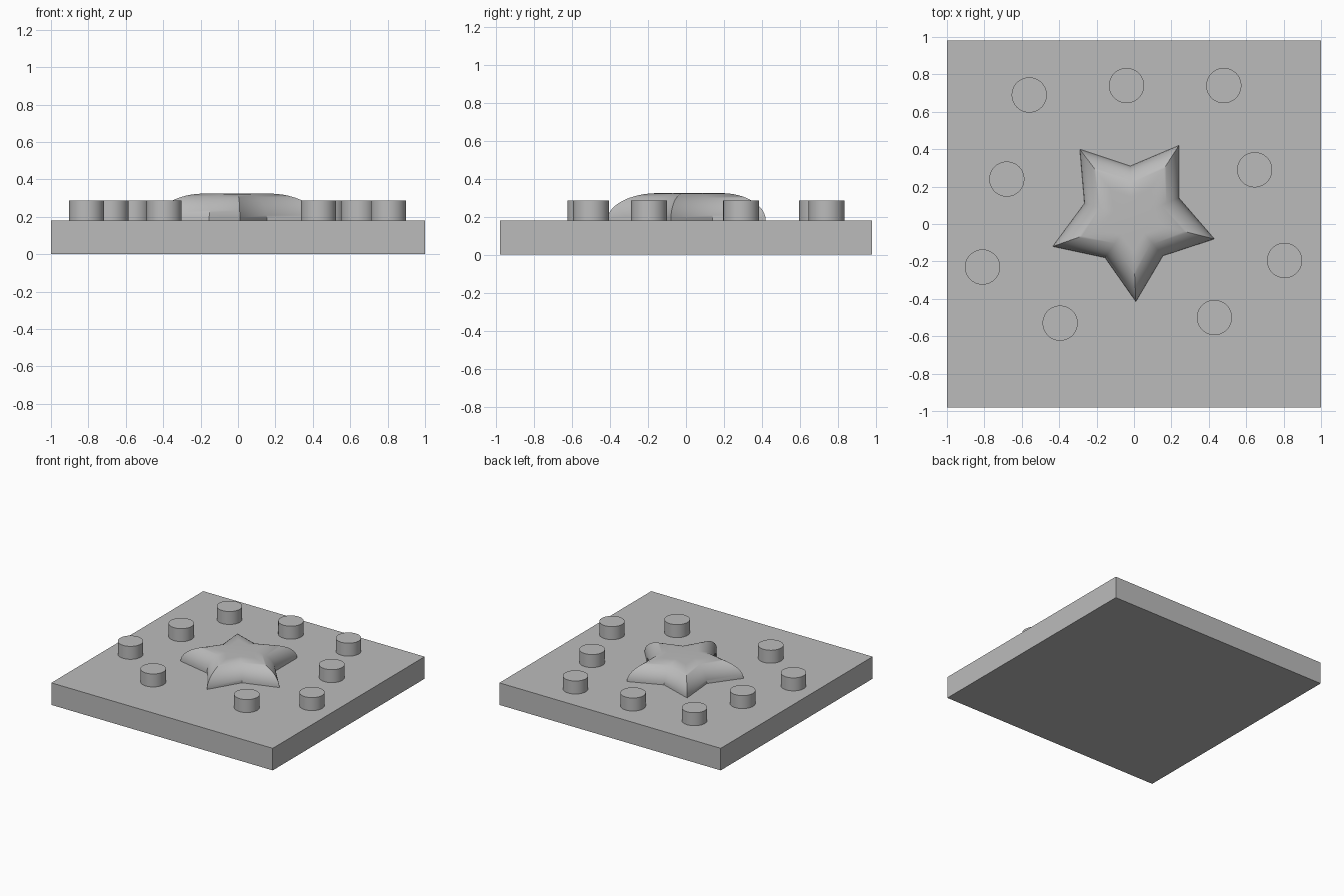
import bpy, bmesh, math
from mathutils import Vector

if "Cube" in bpy.data.objects:
    bpy.data.objects.remove(bpy.data.objects["Cube"])

TOP = 0.18  # upper surface of the base plate

grey = bpy.data.materials.new("plain_grey")
grey.use_nodes = True
colour = (0.5, 0.5, 0.5, 1)
grey.diffuse_color = colour
grey.node_tree.nodes["Principled BSDF"].inputs["Base Color"].default_value = colour


def finish(obj, name, angle=None):
    obj.name = name
    obj.data.materials.append(grey)
    if angle:
        bpy.ops.object.select_all(action="DESELECT")
        obj.select_set(True)
        bpy.context.view_layer.objects.active = obj
        bpy.ops.object.shade_smooth_by_angle(angle=math.radians(angle))


# Square base plate
bpy.ops.mesh.primitive_cube_add(size=1, location=(0, 0, TOP / 2))
plate = bpy.context.object
plate.scale = (2, 1.96, TOP)
bpy.ops.object.transform_apply(location=False, rotation=False, scale=True)
finish(plate, "base_plate")

# Round pegs in a loose ring
PEG_RADIUS, PEG_TOP, SINK = 0.094, 0.286, 0.02
pegs = [(-0.56, 0.69), (-0.04, 0.74), (0.48, 0.74), (0.645, 0.29), (0.805, -0.195),
        (0.43, -0.50), (-0.395, -0.53), (-0.81, -0.23), (-0.68, 0.24)]
for i, (x, y) in enumerate(pegs):
    bpy.ops.mesh.primitive_cylinder_add(
        vertices=64, radius=PEG_RADIUS, depth=PEG_TOP - TOP + SINK,
        location=(x, y, (PEG_TOP + TOP - SINK) / 2))
    finish(bpy.context.object, f"peg_{i + 1}", 30)

# Domed star: outline rings shrink along a quarter ellipse to a flat top
outline = [(0.01, -0.415), (0.155, -0.17), (0.43, -0.08), (0.24, 0.14), (0.24, 0.42),
           (-0.02, 0.31), (-0.29, 0.40), (-0.265, 0.11), (-0.435, -0.12), (-0.155, -0.18)]
centre = Vector((-0.01, 0.03))
HEIGHT, FLAT, STEPS = 0.144, 0.4, 16
bm = bmesh.new()
rings = []
for k in range(STEPS + 1):
    t = k / STEPS * math.pi / 2
    s = FLAT + (1 - FLAT) * math.cos(t)
    ring = [centre.lerp(Vector(p), s) for p in outline]
    rings.append([bm.verts.new((*p, TOP + HEIGHT * math.sin(t))) for p in ring])
count = len(outline)
for low, high in zip(rings, rings[1:]):
    for i in range(count):
        j = (i + 1) % count
        bm.faces.new((low[i], low[j], high[j], high[i]))
bm.faces.new(rings[-1])
bm.faces.new(rings[0][::-1])
mesh = bpy.data.meshes.new("star")
bm.to_mesh(mesh)
bm.free()
star = bpy.data.objects.new("star", mesh)
bpy.context.collection.objects.link(star)
finish(star, "star", 40)
